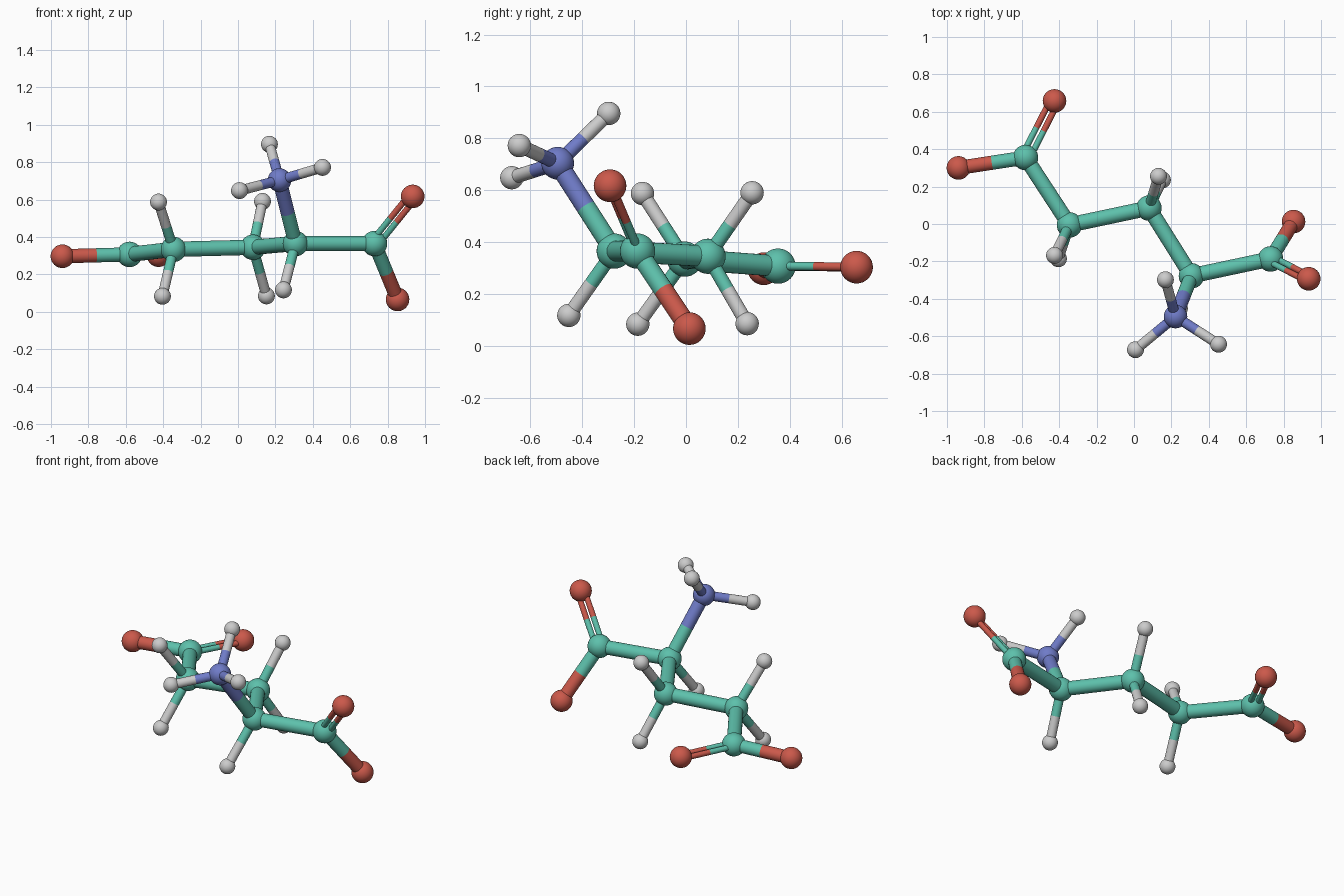
import bpy
from mathutils import Vector

cube = bpy.data.objects.get("Cube")
if cube:
    bpy.data.objects.remove(cube, do_unlink=True)


def make_material(name, rgb):
    mat = bpy.data.materials.new(name)
    mat.use_nodes = True
    mat.diffuse_color = (*rgb, 1)
    bsdf = next(n for n in mat.node_tree.nodes if n.type == 'BSDF_PRINCIPLED')
    bsdf.inputs["Base Color"].default_value = (*rgb, 1)
    return mat


# Each element: ball radius and colour
ELEMENTS = {
    "carbon": (0.068, make_material("teal", (0.11, 0.53, 0.41))),
    "oxygen": (0.063, make_material("red", (0.60, 0.10, 0.07))),
    "nitrogen": (0.063, make_material("blue", (0.16, 0.20, 0.58))),
    "hydrogen": (0.045, make_material("light_grey", (0.60, 0.60, 0.60))),
}
STICK_RATIO = 0.6

# Ball centres
ATOMS = {
    "carbon_1": (-0.58, 0.355, 0.307),
    "carbon_2": (-0.345, -0.005, 0.334),
    "carbon_3": (0.08, 0.085, 0.345),
    "carbon_4": (0.307, -0.277, 0.365),
    "carbon_5": (0.73, -0.187, 0.365),
    "oxygen_1": (-0.939, 0.30, 0.297),
    "oxygen_2": (-0.425, 0.658, 0.303),
    "oxygen_3": (0.934, -0.293, 0.617),
    "oxygen_4": (0.853, 0.013, 0.066),
    "nitrogen_1": (0.222, -0.495, 0.704),
    "hydrogen_1": (0.168, -0.298, 0.896),
    "hydrogen_2": (0.452, -0.643, 0.772),
    "hydrogen_3": (0.008, -0.672, 0.648),
    "hydrogen_4": (0.243, -0.452, 0.117),
    "hydrogen_5": (0.131, 0.255, 0.59),
    "hydrogen_6": (0.152, 0.236, 0.085),
    "hydrogen_7": (-0.425, -0.168, 0.587),
    "hydrogen_8": (-0.404, -0.186, 0.083),
}
ATOMS = {name: Vector(p) for name, p in ATOMS.items()}

SINGLE_BONDS = [
    ("carbon_1", "carbon_2"), ("carbon_2", "carbon_3"),
    ("carbon_3", "carbon_4"), ("carbon_4", "carbon_5"),
    ("carbon_1", "oxygen_1"), ("carbon_5", "oxygen_4"),
    ("carbon_4", "nitrogen_1"), ("carbon_4", "hydrogen_4"),
    ("nitrogen_1", "hydrogen_1"), ("nitrogen_1", "hydrogen_2"),
    ("nitrogen_1", "hydrogen_3"),
    ("carbon_3", "hydrogen_5"), ("carbon_3", "hydrogen_6"),
    ("carbon_2", "hydrogen_7"), ("carbon_2", "hydrogen_8"),
]
# Double bonds: the third ball sets the plane of the rod pair
DOUBLE_BONDS = [("carbon_1", "oxygen_2", "oxygen_1"),
                ("carbon_5", "oxygen_3", "oxygen_4")]


def element(atom):
    return ELEMENTS[atom.split("_")[0]]


def finish(name, mat):
    obj = bpy.context.object
    obj.name = name
    obj.data.materials.append(mat)
    bpy.ops.object.shade_smooth()


def rod(name, start, end, radius, mat):
    axis = end - start
    bpy.ops.mesh.primitive_cylinder_add(
        vertices=24, radius=radius, depth=axis.length, end_fill_type='NOTHING',
        location=(start + end) / 2,
        rotation=axis.to_track_quat('Z', 'Y').to_euler())
    finish(name, mat)


def stick(a, b, radius, offset=Vector()):
    """Rod between two balls, each half in its own ball's colour."""
    middle = (ATOMS[a] + ATOMS[b]) / 2
    for atom, other in ((a, b), (b, a)):
        rod(f"stick_{atom}_to_{other}", ATOMS[atom] + offset, middle + offset,
            radius, element(atom)[1])


# Balls
for atom, centre in ATOMS.items():
    ball_radius, colour = element(atom)
    bpy.ops.mesh.primitive_uv_sphere_add(
        segments=32, ring_count=16, radius=ball_radius, location=centre)
    finish(atom + "_ball", colour)

# Single sticks
for a, b in SINGLE_BONDS:
    stick(a, b, STICK_RATIO * min(element(a)[0], element(b)[0]))

# Paired thin sticks
for a, b, c in DOUBLE_BONDS:
    along = (ATOMS[b] - ATOMS[a]).normalized()
    side = ATOMS[c] - ATOMS[a]
    side = (side - along * side.dot(along)).normalized()
    for sign in (-1, 1):
        stick(a, b, 0.0165, side * 0.0215 * sign)
